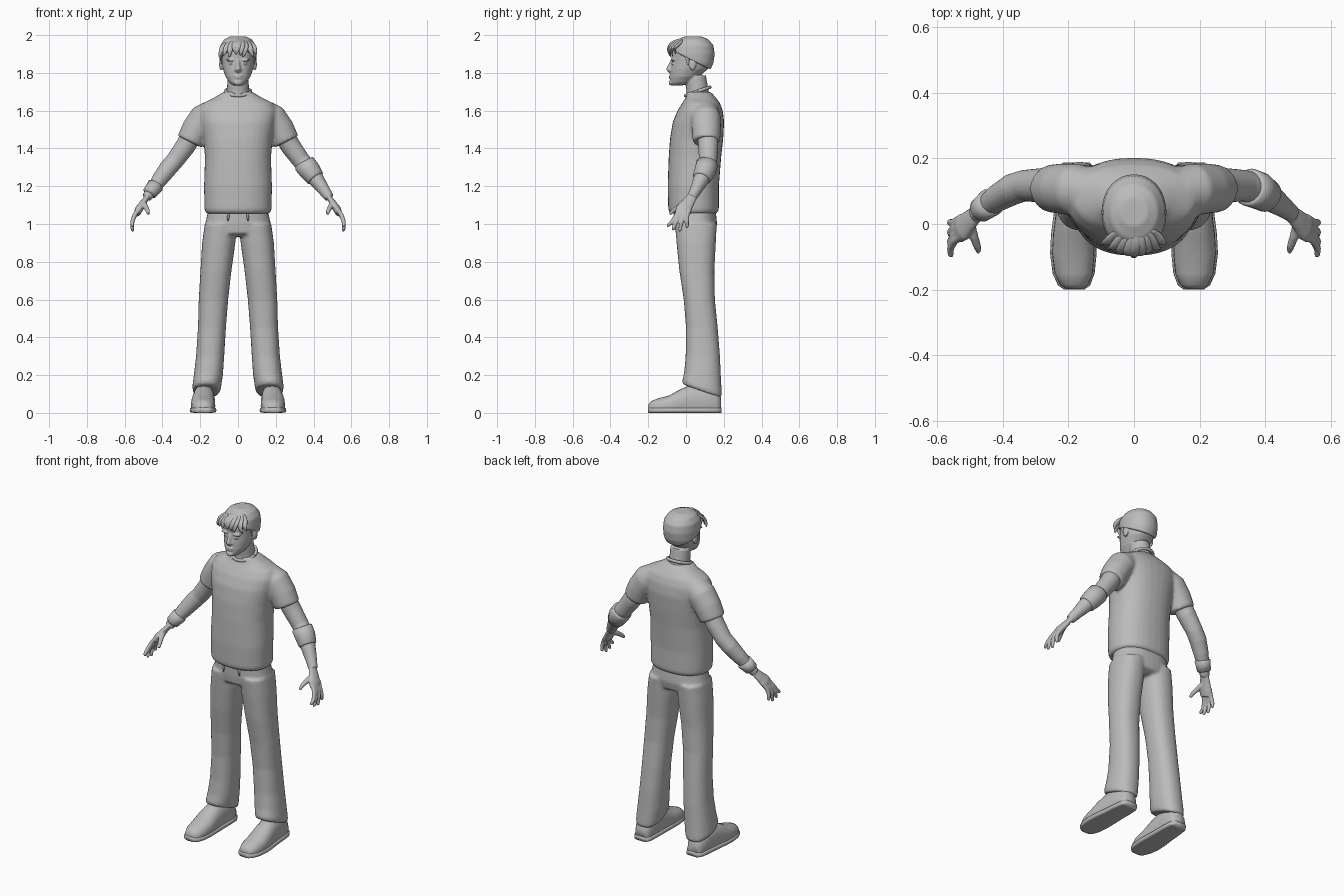
import bpy, bmesh, math, random
from mathutils import Vector as V

random.seed(4)
grey = bpy.data.materials.new("plain grey")
grey.diffuse_color = (0.5, 0.5, 0.5, 1)


def ring(bm, c, u, v, n, p, sx):
    vs = []
    for i in range(n):
        a = 2 * math.pi * i / n
        ca, sa = math.cos(a), math.sin(a)
        q = c + u * math.copysign(abs(ca) ** (2 / p), ca) + v * math.copysign(abs(sa) ** (2 / p), sa)
        vs.append(bm.verts.new((q.x * sx, q.y, q.z)))
    return vs


def skin(bm, rings):
    faces = [bm.faces.new(rings[0]), bm.faces.new(rings[-1])]
    for a, b in zip(rings, rings[1:]):
        for i in range(len(a)):
            j = (i + 1) % len(a)
            faces.append(bm.faces.new((a[i], a[j], b[j], b[i])))
    bmesh.ops.recalc_face_normals(bm, faces=faces)


def stack(bm, secs, n=32, p=2.3, sx=1, slants=None):
    """Loft of level sections: z, x0, x1, y0, y1."""
    rings = []
    for k, (z, x0, x1, y0, y1) in enumerate(secs):
        s = slants[k] if slants else 0
        ry = (y1 - y0) / 2
        rings.append(ring(bm, V(((x0 + x1) / 2, (y0 + y1) / 2, z)), V(((x1 - x0) / 2, 0, 0)),
                          V((0, ry, -s * ry)), n, p, sx))
    skin(bm, rings)


def tube(bm, pts, n=16, flat=1, ref=(0, 1, 0), sx=1):
    """Loft along a path of x, y, z, radius."""
    P = [V(q[:3]) for q in pts]
    rings = []
    for i, q in enumerate(pts):
        t = (P[min(i + 1, len(P) - 1)] - P[max(i - 1, 0)]).normalized()
        u = t.cross(V(ref)).normalized()
        v = u.cross(t)
        rings.append(ring(bm, P[i], u * q[3] * flat, v * q[3], n, 2, sx))
    skin(bm, rings)


def ball(bm, c, r):
    vs = bmesh.ops.create_uvsphere(bm, u_segments=16, v_segments=10, radius=1)["verts"]
    for v in vs:
        v.co = V((c[0] + v.co.x * r[0], c[1] + v.co.y * r[1], c[2] + v.co.z * r[2]))


def finish(bm, name, voxel=0, smooth=0, subdiv=0):
    me = bpy.data.meshes.new(name)
    bm.to_mesh(me)
    bm.free()
    me.materials.append(grey)
    for f in me.polygons:
        f.use_smooth = True
    ob = bpy.data.objects.new(name, me)
    bpy.context.collection.objects.link(ob)
    if subdiv:
        m = ob.modifiers.new("round", "SUBSURF")
        m.levels = m.render_levels = subdiv
    if voxel:
        m = ob.modifiers.new("weld", "REMESH")
        m.mode, m.voxel_size, m.use_smooth_shade = "VOXEL", voxel, True
    if smooth:
        m = ob.modifiers.new("soften", "SMOOTH")
        m.factor, m.iterations = 0.5, smooth
    return ob


# shirt: torso and two sleeves welded
bm = bmesh.new()
torso = [(1.055, .168, -.082, .163), (1.075, .178, -.094, .174), (1.2, .18, -.097, .174),
         (1.35, .175, -.092, .186), (1.45, .182, -.085, .197), (1.54, .198, -.07, .202),
         (1.6, .205, -.045, .195), (1.64, .185, -.02, .18), (1.67, .125, 0, .158),
         (1.70, .075, .0, .13)]
stack(bm, [(z, -x, x, a, b) for z, x, a, b in torso])
for s in (1, -1):
    tube(bm, [(.13, .1, 1.59, .07), (.18, .105, 1.56, .08), (.222, .108, 1.5, .077),
              (.25, .108, 1.445, .073), (.255, .108, 1.435, .07)], 24, sx=s)
finish(bm, "shirt", .009, 5)

# collar ring
bm = bmesh.new()
N = 24
loop = [V((.066 * math.cos(a), .062 + .064 * math.sin(a), 1.702 + .022 * math.sin(a)))
        for a in [2 * math.pi * i / N for i in range(N)]]
tube(bm, [(*loop[i % N], .009) for i in range(N + 1)], 8, ref=(0, 0, 1))
finish(bm, "collar")

# trousers: hips and two legs welded
bm = bmesh.new()
hips = [(1.09, .155, -.06, .155), (1.0, .174, -.06, .165), (.95, .165, -.055, .155), (.935, .11, -.02, .12)]
stack(bm, [(z, -x, x, a, b) for z, x, a, b in hips])
legs = [(1.0, .01, .176, -.058, .163), (.9, .014, .19, -.05, .158), (.75, .035, .199, -.035, .15),
        (.6, .052, .208, -.012, .153), (.45, .064, .212, 0, .168), (.3, .073, .222, -.002, .18),
        (.2, .08, .234, -.01, .185), (.135, .09, .242, -.02, .19), (.115, .095, .238, -.016, .187)]
for s in (1, -1):
    stack(bm, legs, sx=s, slants=[0, 0, 0, 0, 0, 0, .15, .33, .35])
finish(bm, "trousers", .009, 4)

# drawstrings
for s, name in ((1, "drawstring_left"), (-1, "drawstring_right")):
    bm = bmesh.new()
    tube(bm, [(.05, -.057, 1.06, .004), (.052, -.064, 1.035, .006), (.053, -.062, 1.015, .003)], 8, sx=s)
    finish(bm, name)

# shoes: upper along the foot, with a wider flat sole
shoe = [(-.198, .182, .025, .045), (-.185, .183, .043, .062), (-.15, .184, .058, .076),
        (-.09, .185, .065, .092), (-.03, .184, .063, .125), (.03, .181, .058, .15),
        (.1, .178, .055, .15), (.16, .176, .05, .12), (.185, .175, .035, .085)]
for s, side in ((1, "left"), (-1, "right")):
    bm = bmesh.new()
    skin(bm, [ring(bm, V((x, y, h * .4)), V((w, 0, 0)), V((0, 0, h * .6)), 24, 2.3, s)
              for y, x, w, h in shoe])
    for v in bm.verts:
        v.co.z = max(v.co.z, .006)
    finish(bm, "shoe_" + side)
    bm = bmesh.new()
    skin(bm, [ring(bm, V((x, y * 1.01, .014)), V((w + .006, 0, 0)), V((0, 0, .014)), 16, 5, s)
              for y, x, w, h in shoe])
    finish(bm, "sole_" + side)

# arms with hands: forearm, palm, four fingers and thumb welded
for s, side in ((1, "left"), (-1, "right")):
    bm = bmesh.new()
    tube(bm, [(.22, .11, 1.51, .056), (.28, .118, 1.41, .053), (.335, .117, 1.335, .048),
              (.37, .106, 1.295, .048), (.415, .08, 1.235, .042), (.455, .052, 1.18, .032),
              (.483, .03, 1.14, .026)], 20, sx=s)
    tube(bm, [(.475, .036, 1.15, .026), (.5, .012, 1.115, .034), (.523, -.012, 1.08, .042),
              (.535, -.025, 1.055, .036)], 16, .5, sx=s)
    for a, b, z in ((-.052, -.098, .985), (-.035, -.07, .966), (-.014, -.035, .96), (.005, .003, .978)):
        tube(bm, [(.527, a + .015, 1.08, .012), (.548, a, 1.045, .0125), (.56, (a + b) / 2, 1.01, .0115),
                  (.559, b + .003, z + .008, .0095), (.557, b, z, .005)], 10, sx=s)
    tube(bm, [(.5, .0, 1.11, .016), (.488, -.04, 1.09, .014), (.478, -.068, 1.07, .012),
              (.474, -.085, 1.052, .008)], 10, sx=s)
    finish(bm, "arm_" + side, .0045, 3)

# elbow band on one arm, wristband on the other
bm = bmesh.new()
tube(bm, [(.348, .113, 1.325, .05), (.352, .112, 1.318, .058), (.38, .102, 1.283, .057),
          (.408, .084, 1.245, .05), (.412, .082, 1.24, .044)], 24)
finish(bm, "elbow_band")
bm = bmesh.new()
tube(bm, [(.435, .068, 1.208, .036), (.437, .066, 1.204, .044), (.468, .042, 1.163, .038),
          (.471, .04, 1.158, .03)], 24, sx=-1)
finish(bm, "wristband")

# head: skull, neck and face features welded
skull = [(1.733, .024, -.074, -.02), (1.748, .045, -.084, .03), (1.78, .066, -.084, .07),
         (1.82, .08, -.081, .115), (1.86, .086, -.076, .135), (1.9, .088, -.078, .141),
         (1.94, .083, -.068, .134), (1.968, .062, -.04, .108), (1.982, .03, 0, .07)]
bm = bmesh.new()
stack(bm, [(z, -x, x, a, b) for z, x, a, b in skull], p=2.1)
tube(bm, [(0, .065, 1.65, .066), (0, .06, 1.71, .058), (0, .05, 1.78, .056)], 24)
tube(bm, [(0, -.07, 1.872, .008), (0, -.084, 1.84, .011), (0, -.094, 1.82, .013), (0, -.08, 1.81, .014)],
     10, ref=(1, 0, 0))
ball(bm, (0, -.08, 1.748), (.022, .012, .014))
ball(bm, (0, -.082, 1.784), (.025, .009, .0055))
ball(bm, (0, -.081, 1.773), (.021, .009, .006))
for s in (1, -1):
    ball(bm, (.036 * s, -.068, 1.868), (.028, .012, .007))
    ball(bm, (.034 * s, -.066, 1.85), (.014, .012, .007))
    ball(bm, (.012 * s, -.083, 1.815), (.009, .01, .007))
    ball(bm, (.09 * s, .035, 1.845), (.01, .02, .032))
finish(bm, "head", .0045, 2)

# hair cap: enlarged skull cut along a sloping hairline
bm = bmesh.new()
stack(bm, [(1.9 + (z - 1.9) * 1.14, -x - .011, x + .011, a - .006, b + .011) for z, x, a, b in skull], p=2.1)
no = V((0, .5, 1)).normalized()
cut = bmesh.ops.bisect_plane(bm, geom=bm.verts[:] + bm.edges[:] + bm.faces[:],
                             plane_co=(0, -.08, 1.922), plane_no=no, clear_inner=True)
bmesh.ops.holes_fill(bm, edges=[e for e in cut["geom_cut"] if isinstance(e, bmesh.types.BMEdge)])
bmesh.ops.recalc_face_normals(bm, faces=bm.faces)
finish(bm, "hair_cap", .006, 2)

# fringe and crown locks: flattened tapering strands
bm = bmesh.new()
for i in range(9):
    x = -.084 + i * .021
    e, d = random.uniform(-.008, .012), random.uniform(-.012, .012)
    y = -.086 + 5 * x * x
    tube(bm, [(x * .4 + .01, -.02, 1.977, .013), (x * .75 + .005, y + .02, 1.968 - abs(x) * .2, .02),
              (x, y - .008, 1.938 + e * .3, .018), (x + d, y - .01, 1.905 + e, .011),
              (x + d * 1.8, y - .002, 1.888 + e, .003)], 8, .5, ref=(1, 0, 0))
for i in range(8):
    a = 2 * math.pi * i / 8 + .3
    c, s = math.cos(a), math.sin(a)
    tube(bm, [(.01 * c, .04 + .01 * s, 1.992, .008), (.04 * c - .012 * s, .04 + .05 * s, 1.98, .02),
              (.072 * c, .035 + .075 * s, 1.957, .018), (.095 * c, .034 + .1 * s, 1.925, .004)],
         8, .4, ref=(-s, c, 0))
# sideburns
for s in (1, -1):
    tube(bm, [(.088, .0, 1.92, .016), (.091, .008, 1.88, .013), (.086, .012, 1.84, .004)], 8, .4, sx=s)
finish(bm, "hair_locks", subdiv=1)
